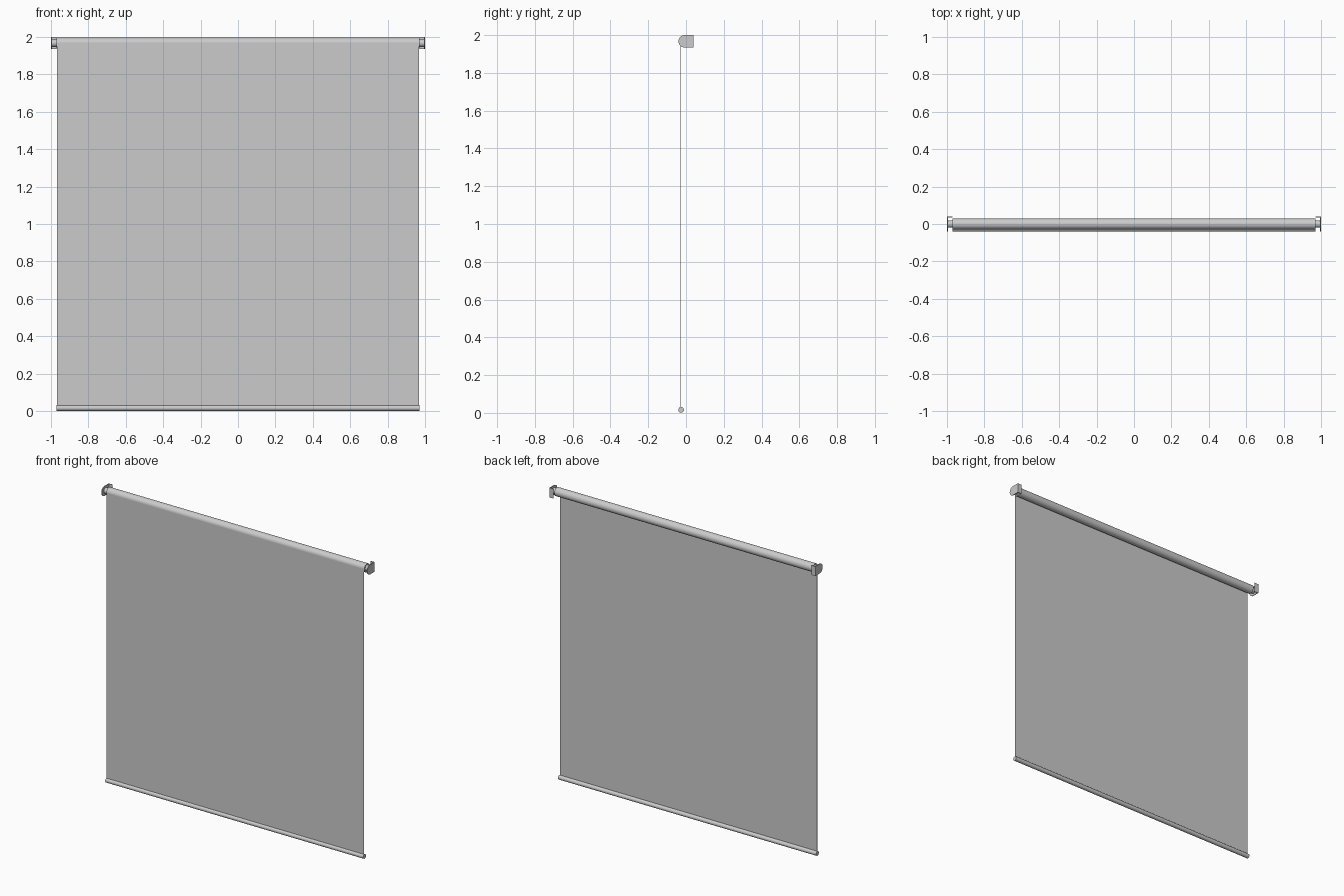
import bpy, bmesh, math

if "Cube" in bpy.data.objects:
    bpy.data.objects.remove(bpy.data.objects["Cube"])

TUBE_Y, TUBE_Z, TUBE_R = 0.0, 1.967, 0.029
HALF_W = 0.97


def make_object(name, bm):
    bmesh.ops.recalc_face_normals(bm, faces=bm.faces)
    mesh = bpy.data.meshes.new(name)
    bm.to_mesh(mesh)
    bm.free()
    ob = bpy.data.objects.new(name, mesh)
    bpy.context.collection.objects.link(ob)
    return ob


def extrude_x(name, profile, x0, x1):
    """Closed (y, z) profile extruded along x."""
    bm = bmesh.new()
    face = bm.faces.new([bm.verts.new((x0, y, z)) for y, z in profile])
    ext = bmesh.ops.extrude_face_region(bm, geom=[face])
    moved = [g for g in ext["geom"] if isinstance(g, bmesh.types.BMVert)]
    bmesh.ops.translate(bm, verts=moved, vec=(x1 - x0, 0, 0))
    return make_object(name, bm)


def arc(cy, cz, r, a0, a1, n):
    return [(cy + r * math.cos(a0 + (a1 - a0) * i / n),
             cz + r * math.sin(a0 + (a1 - a0) * i / n)) for i in range(n + 1)]


def circle(cy, cz, r, n=48):
    return arc(cy, cz, r, 0, 2 * math.pi, n)[:-1]


def rect(y0, y1, z0, z1):
    return [(y0, z0), (y1, z0), (y1, z1), (y0, z1)]


def smooth(ob):
    bpy.ops.object.select_all(action='DESELECT')
    bpy.context.view_layer.objects.active = ob
    ob.select_set(True)
    bpy.ops.object.shade_smooth_by_angle(angle=math.radians(30))


# roller tube with the rolled-up fabric
smooth(extrude_x("roller_tube", circle(TUBE_Y, TUBE_Z, TUBE_R), -HALF_W, HALF_W))

# hanging fabric, leaving the front of the roll
extrude_x("fabric", rect(-0.029, -0.027, 0.02, TUBE_Z), -HALF_W + 0.003, HALF_W - 0.003)

# bottom weight bar
smooth(extrude_x("bottom_bar", circle(-0.026, 0.016, 0.015, 32), -HALF_W, HALF_W))

# wall brackets: D-shaped side plate, back flange and roller plug
R = 0.0325
plate = arc(-0.04 + R, TUBE_Z, R, math.pi / 2, 3 * math.pi / 2, 24)
plate += [(0.04, TUBE_Z - R), (0.04, TUBE_Z + R)]
for side, s in (("left", -1), ("right", 1)):
    smooth(extrude_x(side + "_bracket_plate", plate, s * 0.995, s))
    extrude_x(side + "_bracket_flange",
              rect(0.036, 0.04, TUBE_Z - R, TUBE_Z + R), s * 0.97, s * 0.995)
    smooth(extrude_x(side + "_roller_plug", circle(TUBE_Y, TUBE_Z, 0.02, 32),
                     s * 0.97, s * 0.995))
